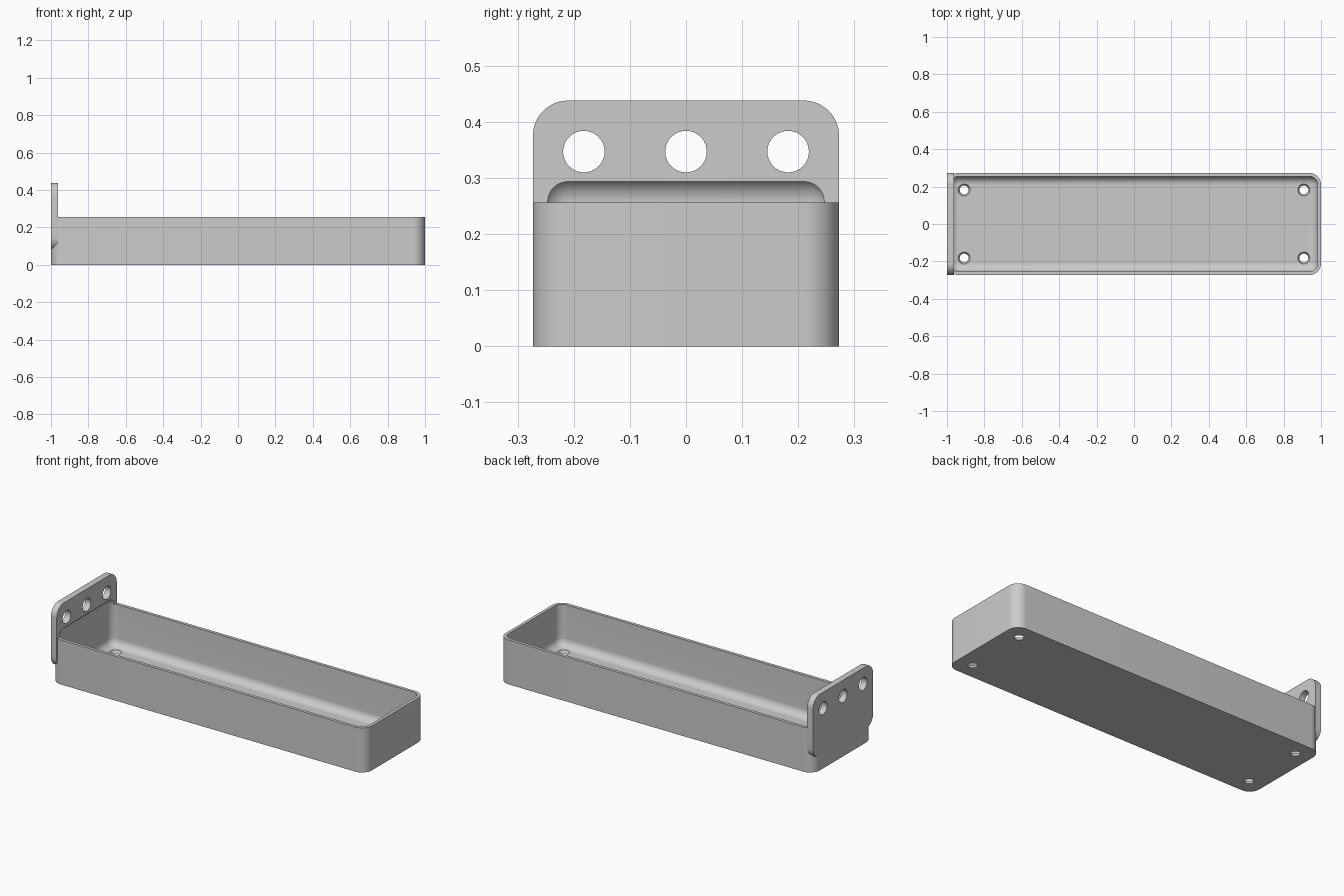
import bpy
import bmesh
import math
from mathutils import Matrix, Vector

if "Cube" in bpy.data.objects:
    bpy.data.objects.remove(bpy.data.objects["Cube"], do_unlink=True)

HALF_WIDTH = 0.273
RIM = 0.256
WALL = 0.018
CORNER = 0.063

grey = bpy.data.materials.new("light grey")
grey.use_nodes = True
grey.diffuse_color = (0.6, 0.6, 0.6, 1)
grey.node_tree.nodes["Principled BSDF"].inputs["Base Color"].default_value = (0.6, 0.6, 0.6, 1)


def finish(name, bm):
    mesh = bpy.data.meshes.new(name)
    bm.to_mesh(mesh)
    bm.free()
    mesh.materials.append(grey)
    obj = bpy.data.objects.new(name, mesh)
    bpy.context.collection.objects.link(obj)
    return obj


def rounded_box(name, low, high, radius, axis=None):
    """Box with rounded edges; only edges along axis when one is given."""
    low, high = Vector(low), Vector(high)
    bm = bmesh.new()
    bmesh.ops.create_cube(bm, size=1)
    for v in bm.verts:
        v.co = (low + high) / 2 + v.co * (high - low)
    edges = [e for e in bm.edges if axis is None
             or abs((e.verts[0].co - e.verts[1].co)[axis]) > 1e-4]
    bmesh.ops.bevel(bm, geom=edges, offset=radius, segments=12,
                    profile=0.5, affect='EDGES')
    return finish(name, bm)


def drill(name, centre, r_start, r_end, depth, turn=Matrix()):
    bm = bmesh.new()
    bmesh.ops.create_cone(bm, cap_ends=True, segments=40, radius1=r_start,
                          radius2=r_end, depth=depth,
                          matrix=Matrix.Translation(centre) @ turn)
    return finish(name, bm)


def combine(target, other, operation):
    mod = target.modifiers.new(operation.lower(), 'BOOLEAN')
    mod.operation = operation
    mod.solver = 'EXACT'
    mod.object = other
    other.hide_render = True
    bpy.context.view_layer.objects.active = target
    bpy.ops.object.modifier_apply(modifier=mod.name)
    bpy.data.objects.remove(other, do_unlink=True)


# Tray body with rounded upright corners
tray = rounded_box("mounting_tray", (-1, -HALF_WIDTH, 0),
                   (1, HALF_WIDTH, RIM), CORNER, axis=2)

# Upright mounting plate, flush with the end of the tray
plate = rounded_box("mounting_plate", (-1, -HALF_WIDTH, 0.08),
                    (-0.963, HALF_WIDTH, 0.438), CORNER, axis=0)
combine(tray, plate, 'UNION')

# Hollow with filleted edges, reaching partly into the plate
hollow = rounded_box("hollow", (WALL - 1, WALL - HALF_WIDTH, WALL),
                     (1 - WALL, HALF_WIDTH - WALL, 0.302), CORNER - WALL)
combine(tray, hollow, 'DIFFERENCE')

# Tapered drain holes near the floor corners
for x in (-0.908, 0.908):
    for y in (-0.182, 0.182):
        hole = drill("drain_hole", (x, y, WALL / 2), 0.02, 0.036, WALL * 2)
        combine(tray, hole, 'DIFFERENCE')

# Three screw holes through the plate
for y in (-0.182, 0, 0.182):
    hole = drill("screw_hole", (-0.98, y, 0.347), 0.037, 0.037, 0.1,
                 Matrix.Rotation(math.pi / 2, 4, 'Y'))
    combine(tray, hole, 'DIFFERENCE')

# Smooth the fillets and keep the rims crisp
bpy.ops.object.select_all(action='DESELECT')
tray.select_set(True)
bpy.context.view_layer.objects.active = tray
bpy.ops.object.shade_smooth_by_angle(angle=math.radians(30))
